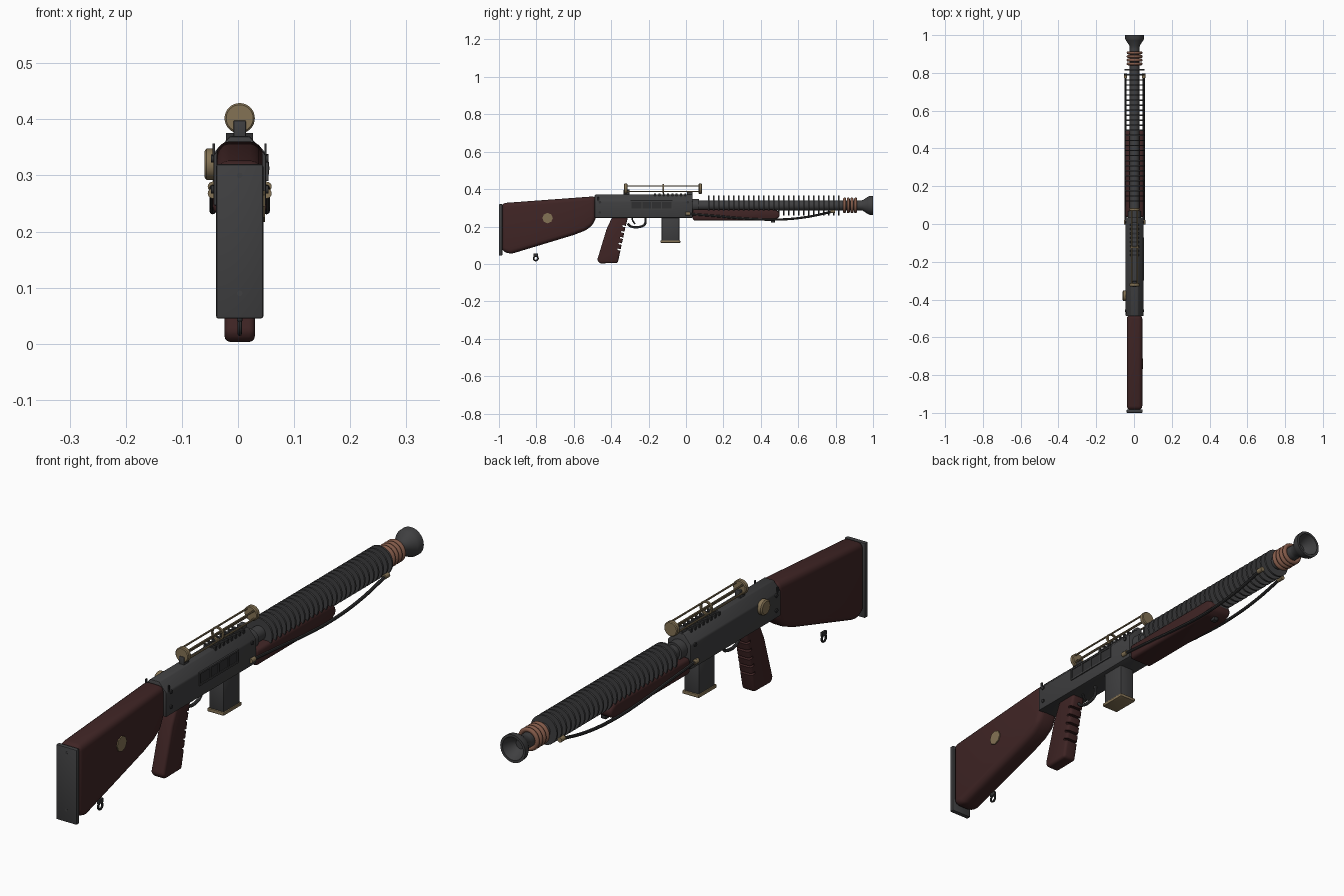
import bpy, bmesh
from math import radians, pi, sin, cos
from mathutils import Matrix

old = bpy.data.objects.get("Cube")
if old:
    bpy.data.objects.remove(old, do_unlink=True)

CX = 0.003      # centre plane of the body
BORE = 0.313    # height of the barrel axis
SIGHT = 0.402   # height of the scope axis
parts = []


def material(name, r, g, b):
    m = bpy.data.materials.new(name)
    m.use_nodes = True
    m.diffuse_color = (r, g, b, 1)
    m.node_tree.nodes["Principled BSDF"].inputs["Base Color"].default_value = (r, g, b, 1)
    return m


steel = material("gunmetal", 0.05, 0.05, 0.052)
black = material("black_steel", 0.03, 0.03, 0.031)
wood = material("dark_red_wood", 0.05, 0.018, 0.018)
brass = material("old_brass", 0.23, 0.17, 0.09)
copper = material("copper", 0.22, 0.1, 0.065)


def finish(name, bm, mat, loc=(0, 0, 0)):
    bmesh.ops.recalc_face_normals(bm, faces=bm.faces)
    me = bpy.data.meshes.new(name)
    bm.to_mesh(me)
    bm.free()
    me.materials.append(mat)
    ob = bpy.data.objects.new(name, me)
    ob.location = loc
    bpy.context.collection.objects.link(ob)
    parts.append(ob)
    return ob


def bevel(ob, width, segments=3):
    mod = ob.modifiers.new("bevel", "BEVEL")
    mod.width, mod.segments = width, segments
    mod.limit_method = "ANGLE"
    return ob


def side_prism(name, profile, half, mat, round_by=0.0, segments=3):
    """Side profile (y, z) given thickness across x."""
    bm = bmesh.new()
    face = bm.faces.new([bm.verts.new((-half, y, z)) for y, z in profile])
    ext = bmesh.ops.extrude_face_region(bm, geom=[face])["geom"]
    moved = [v for v in ext if isinstance(v, bmesh.types.BMVert)]
    bmesh.ops.translate(bm, verts=moved, vec=(2 * half, 0, 0))
    ob = finish(name, bm, mat, (CX, 0, 0))
    return bevel(ob, round_by, segments) if round_by else ob


def box(name, x, y, z, mat, round_by=0.0):
    """Box from (min, max) pairs."""
    ob = side_prism(name, [(y[0], z[0]), (y[1], z[0]), (y[1], z[1]), (y[0], z[1])],
                    (x[1] - x[0]) / 2, mat, round_by, 2)
    ob.location.x = (x[0] + x[1]) / 2
    return ob


def lathe(name, profile, mat, loc, across=False, sides=32):
    """Spin (distance, radius) points about the y axis, or the x axis."""
    bm = bmesh.new()
    vs = [bm.verts.new((r, t, 0)) for t, r in profile]
    es = [bm.edges.new(p) for p in zip(vs, vs[1:])]
    bmesh.ops.spin(bm, geom=vs + es, axis=(0, 1, 0), cent=(0, 0, 0),
                   angle=2 * pi, steps=sides)
    bmesh.ops.remove_doubles(bm, verts=bm.verts, dist=0.00005)
    if across:
        bm.transform(Matrix.Rotation(radians(-90), 4, "Z"))
    return finish(name, bm, mat, loc)


def disc(name, length, radius, mat, loc, across=False, sides=32):
    h = length / 2
    return lathe(name, [(-h, 0), (-h, radius), (h, radius), (h, 0)], mat, loc, across, sides)


def tube(name, points, radius, mat, closed=False):
    cu = bpy.data.curves.new(name, "CURVE")
    cu.dimensions = "3D"
    cu.bevel_depth, cu.bevel_resolution, cu.resolution_u = radius, 2, 8
    cu.use_fill_caps = True
    sp = cu.splines.new("BEZIER")
    sp.bezier_points.add(len(points) - 1)
    for bp, co in zip(sp.bezier_points, points):
        bp.co = co
        bp.handle_left_type = bp.handle_right_type = "AUTO"
    sp.use_cyclic_u = closed
    cu.materials.append(mat)
    ob = bpy.data.objects.new(name, cu)
    bpy.context.collection.objects.link(ob)
    parts.append(ob)
    return ob


# Stock, butt plate, medallion, sling swivel
side_prism("stock", [(-0.985, 0.325), (-0.48, 0.362), (-0.48, 0.25), (-0.5, 0.205), (-0.54, 0.178),
                     (-0.6, 0.155), (-0.94, 0.052), (-0.985, 0.07)], 0.041, wood, 0.022, 4)
box("butt_plate", (CX - 0.042, CX + 0.042), (-1, -0.982), (0.045, 0.32), steel, 0.004)
for z in (0.3, 0.09):
    disc("butt_screw", 0.004, 0.005, steel, (CX, -0.9985, z), sides=12)
disc("stock_medallion", 0.008, 0.028, brass, (CX + 0.041, -0.74, 0.245), True, 8)
ring = [(CX, -0.803 + 0.012 * cos(a), 0.03 + 0.012 * sin(a)) for a in (0, pi / 2, pi, pi * 1.5)]
tube("swivel_ring", ring, 0.004, black, True)
box("swivel_stud", (CX - 0.005, CX + 0.005), (-0.816, -0.79), (0.04, 0.056), black, 0.002)

# Receiver with a chamfered roof
outline = [(-0.047, 0.246), (0.047, 0.246), (0.047, 0.336), (0.018, 0.37), (-0.018, 0.37), (-0.047, 0.336)]
bm = bmesh.new()
front = bm.faces.new([bm.verts.new((x, -0.488, z)) for x, z in outline])
ext = bmesh.ops.extrude_face_region(bm, geom=[front])["geom"]
bmesh.ops.translate(bm, verts=[v for v in ext if isinstance(v, bmesh.types.BMVert)], vec=(0, 0.523, 0))
bevel(finish("receiver", bm, steel, (CX, 0, 0)), 0.004, 2)

# Ejection panel on the left flank
side = CX + 0.047
box("panel_plate", (side - 0.002, side + 0.001), (-0.295, -0.075), (0.293, 0.335), black)
for z in (0.293, 0.335):
    box("panel_rail", (side - 0.002, side + 0.004), (-0.298, -0.072), (z - 0.003, z + 0.003), steel)
for y in (-0.295, -0.235, -0.185, -0.13, -0.075):
    box("panel_bar", (side - 0.002, side + 0.004), (y - 0.003, y + 0.003), (0.293, 0.335), steel)

# Receiver screws, roof ribs, dial and rear pins
for s in (-1, 1):
    for y, z in ((-0.46, 0.275), (-0.46, 0.33), (0.01, 0.33), (0.01, 0.27)):
        disc("receiver_screw", 0.008, 0.007, black, (CX + s * 0.047, y, z), True, 12)
    box("rear_pin", (CX + s * 0.046 - 0.002, CX + s * 0.046 + 0.002), (-0.474, -0.466), (0.335, 0.357), black)
for i in range(8):
    y = -0.165 + i * 0.023
    box("roof_rib", (CX - 0.024, CX + 0.024), (y - 0.005, y + 0.005), (0.36, 0.376), black)
lathe("side_dial", [(-0.018, 0), (-0.018, 0.023), (-0.014, 0.028), (0, 0.028), (0, 0)],
      brass, (CX - 0.045, -0.38, 0.32), True)

# Open-frame scope
for y in (-0.322, 0.077):
    lathe("scope_cap", [(-0.009, 0), (-0.009, 0.024), (-0.006, 0.027), (0.006, 0.027), (0.009, 0.024), (0.009, 0)],
          brass, (CX, y, SIGHT))
for y in (-0.318, 0.02):
    box("scope_mount", (CX - 0.011, CX + 0.011), (y - 0.015, y + 0.015), (0.365, 0.398 if y < 0 else 0.384), steel, 0.002)
for i in range(4):
    a = radians(45 + 90 * i)
    disc("scope_rod", 0.4, 0.0035, brass, (CX + 0.021 * cos(a), -0.122, SIGHT + 0.021 * sin(a)), sides=10)
lathe("scope_ring", [(-0.004, 0.019), (-0.004, 0.025), (0.004, 0.025), (0.004, 0.019), (-0.004, 0.019)],
      brass, (CX, -0.122, SIGHT))

# Pistol grip with finger slots
grip = side_prism("pistol_grip", [(-0.395, 0.25), (-0.31, 0.25), (-0.325, 0.19), (-0.365, 0.005),
                                  (-0.462, 0.003), (-0.475, 0.02), (-0.425, 0.185)], 0.027, wood, 0.01)
bm = bmesh.new()
for i in range(5):
    t = i / 4
    place = Matrix.Translation((0, -0.325 - 0.027 * t, 0.2 - 0.125 * t)) @ Matrix.Rotation(radians(-15), 4, "X")
    bmesh.ops.create_cube(bm, size=1, matrix=place @ Matrix.Diagonal((0.1, 0.03, 0.008, 1)))
cutter = finish("grip_cutter", bm, wood, (CX, 0, 0))
cutter.hide_render = True
parts.remove(cutter)
cut = grip.modifiers.new("slots", "BOOLEAN")
cut.operation, cut.object = "DIFFERENCE", cutter

# Trigger and guard
guard = [(-0.312, 0.215), (-0.295, 0.201), (-0.24, 0.2), (-0.22, 0.213), (-0.217, 0.25)]
tube("trigger_guard", [(CX, y, z) for y, z in guard], 0.006, steel)
tube("trigger", [(CX, -0.29, 0.25), (CX, -0.284, 0.23), (CX, -0.272, 0.213)], 0.004, black)

# Magazine
box("magazine", (CX - 0.03, CX + 0.03), (-0.13, -0.036), (0.122, 0.25), steel, 0.004)
box("magazine_base", (CX - 0.034, CX + 0.034), (-0.136, -0.03), (0.113, 0.125), brass, 0.003)

# Barrel, cooling fins, copper coils and flared muzzle
disc("barrel", 0.93, 0.026, steel, (CX, 0.485, BORE))
disc("barrel_collar", 0.035, 0.034, steel, (CX, 0.052, BORE))
fin = disc("cooling_fins", 0.007, 0.053, steel, (CX, 0.122, BORE))
arr = fin.modifiers.new("row", "ARRAY")
arr.count, arr.use_relative_offset, arr.use_constant_offset = 27, False, True
arr.constant_offset_displace = (0, 0.0267, 0)
for i in range(4):
    arc = [(0.008 * cos(a * pi / 6), 0.034 + 0.008 * sin(a * pi / 6)) for a in range(13)]
    lathe("copper_coil", arc, copper, (CX, 0.848 + i * 0.0195, BORE))
lathe("muzzle", [(0.93, 0), (0.93, 0.026), (0.945, 0.028), (0.972, 0.046), (0.98, 0.05), (1, 0.051),
                 (1, 0.042), (0.975, 0.034), (0.955, 0.018), (0.955, 0)], steel, (CX, 0, BORE))

# Wooden forestock
side_prism("forestock", [(0.036, 0.292), (0.47, 0.292), (0.5, 0.278), (0.5, 0.25), (0.47, 0.232),
                         (0.036, 0.232)], 0.048, wood, 0.012)
box("forestock_stud", (CX - 0.01, CX + 0.01), (0.455, 0.475), (0.222, 0.24), black, 0.002)

# Hoses and brass fittings along both flanks
for s in (-1, 1):
    x = CX + s * 0.048
    hose = [(0.01, 0.268), (0.15, 0.257), (0.32, 0.242), (0.48, 0.237), (0.64, 0.25), (0.785, 0.28)]
    tube("side_hose", [(x, y, z) for y, z in hose], 0.006, black)
    for y, z in (hose[0], hose[-1]):
        disc("hose_fitting", 0.024, 0.009, brass, (x, y, z), sides=16)

# Bake modifiers and curves, then shade
bpy.ops.object.select_all(action="DESELECT")
for ob in parts:
    ob.select_set(True)
bpy.context.view_layer.objects.active = parts[0]
bpy.ops.object.convert(target="MESH")
bpy.ops.object.shade_smooth_by_angle(angle=radians(35))
bpy.data.objects.remove(cutter, do_unlink=True)
